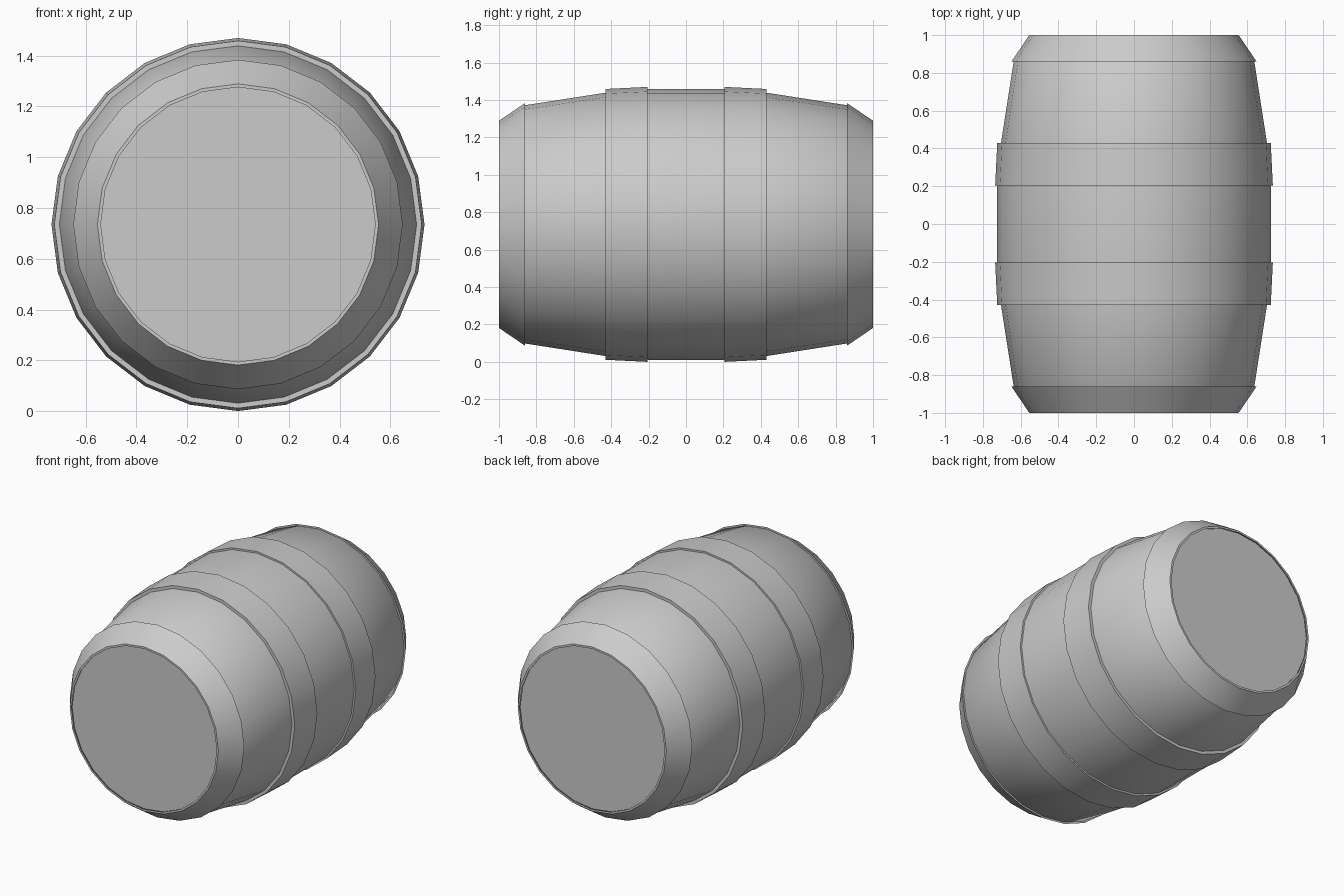
import bpy, bmesh, math

if "Cube" in bpy.data.objects:
    bpy.data.objects.remove(bpy.data.objects["Cube"])

SIDES = 24
AXIS_Z = 0.735


def lathe(name, profile, closed):
    """Spin a (y, radius) profile around the barrel's y axis."""
    bm = bmesh.new()
    rings = []
    for y, r in profile:
        rings.append([bm.verts.new((r * math.cos(2 * math.pi * i / SIDES), y,
                                    AXIS_Z + r * math.sin(2 * math.pi * i / SIDES)))
                      for i in range(SIDES)])
    pairs = list(zip(rings, rings[1:]))
    if closed:
        pairs.append((rings[-1], rings[0]))
    else:
        bm.faces.new(rings[0])
        bm.faces.new(rings[-1])
    for a, b in pairs:
        for i in range(SIDES):
            j = (i + 1) % SIDES
            bm.faces.new((a[i], a[j], b[j], b[i]))
    bmesh.ops.recalc_face_normals(bm, faces=bm.faces)
    mesh = bpy.data.meshes.new(name)
    bm.to_mesh(mesh)
    bm.free()
    obj = bpy.data.objects.new(name, mesh)
    bpy.context.collection.objects.link(obj)
    bpy.ops.object.select_all(action='DESELECT')
    obj.select_set(True)
    bpy.context.view_layer.objects.active = obj
    bpy.ops.object.shade_smooth_by_angle(angle=math.radians(30))
    return obj


# Bulging wooden body with flat heads just inside the rims
half = [(0.20, 0.724), (0.43, 0.704), (0.86, 0.637), (0.992, 0.542)]
body = [(-y, r) for y, r in reversed(half)] + half
lathe("barrel_body", body, False)

# Middle and end hoops, repeated on both halves
hoops = {
    "middle_hoop": [(0.205, 0.735), (0.43, 0.724), (0.43, 0.700), (0.205, 0.718)],
    "end_hoop": [(0.86, 0.649), (1.0, 0.554), (1.0, 0.541), (0.86, 0.632)],
}
for part, profile in hoops.items():
    for side, s in (("front", -1), ("back", 1)):
        lathe(f"{side}_{part}", [(s * y, r) for y, r in profile], True)
